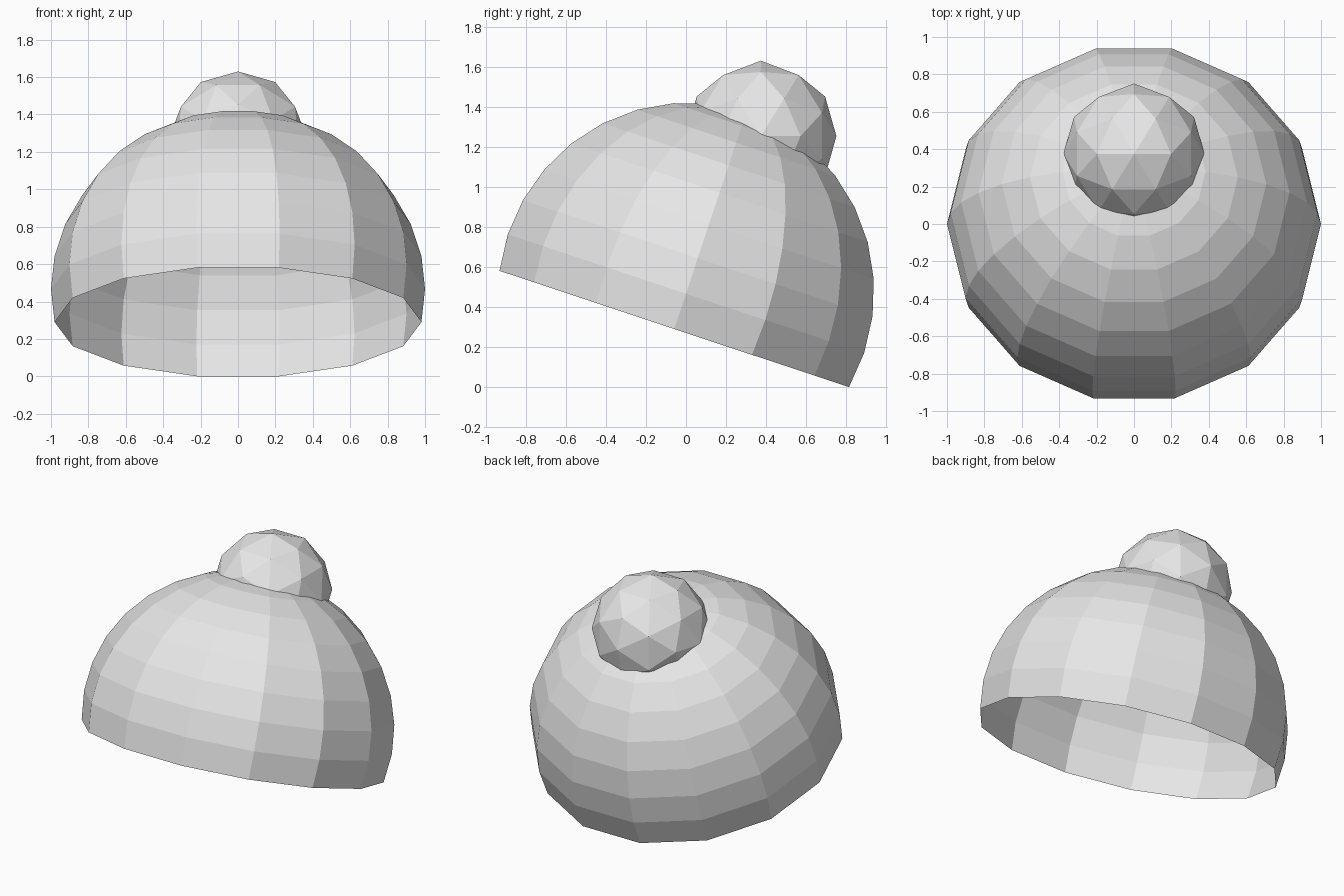
import bpy
import bmesh
from math import sin, cos, radians, atan, pi
from mathutils import Matrix, Vector

cube = bpy.data.objects.get("Cube")
if cube:
    bpy.data.objects.remove(cube, do_unlink=True)

SIDES = 14          # panels around the cap
STEP = pi / 16      # height of one ring of panels
TILT = radians(18.4)

wool = bpy.data.materials.new("light_grey_wool")
wool.use_nodes = True
grey = (0.8, 0.8, 0.8, 1)
wool.diffuse_color = grey
wool.node_tree.nodes["Principled BSDF"].inputs["Base Color"].default_value = grey


def add_part(name, bm):
    bmesh.ops.recalc_face_normals(bm, faces=bm.faces)
    mesh = bpy.data.meshes.new(name)
    bm.to_mesh(mesh)
    bm.free()
    mesh.materials.append(wool)
    obj = bpy.data.objects.new(name, mesh)
    bpy.context.collection.objects.link(obj)
    return obj


# Open cap: arc from one ring below the equator to the crown, spun round
bm = bmesh.new()
arc = [bm.verts.new((cos(i * STEP), 0, sin(i * STEP))) for i in range(-1, 9)]
edges = [bm.edges.new(pair) for pair in zip(arc, arc[1:])]
bmesh.ops.spin(bm, geom=arc + edges, cent=(0, 0, 0), axis=(0, 0, 1),
               angle=2 * pi, steps=SIDES)
bmesh.ops.remove_doubles(bm, verts=bm.verts, dist=0.001)
# Squash slightly, tip backwards and rest the rim on the ground
bm.transform(Matrix.Rotation(-TILT, 4, "X") @ Matrix.Diagonal((1, 0.962, 0.955, 1)))
lowest = min(v.co.z for v in bm.verts)
bm.transform(Matrix.Translation((0, 0, -lowest)))
add_part("cap", bm)

# Faceted pompom, turned so that edge midpoints lie on the axes
bm = bmesh.new()
bmesh.ops.create_icosphere(bm, subdivisions=2, radius=0.377)
golden = (1 + 5 ** 0.5) / 2
bm.transform(Matrix.Translation(Vector((0, 0.374, 1.253)))
             @ Matrix.Rotation(-atan(golden), 4, "X")
             @ Matrix.Rotation(pi / 2, 4, "Z"))
add_part("pompom", bm)
